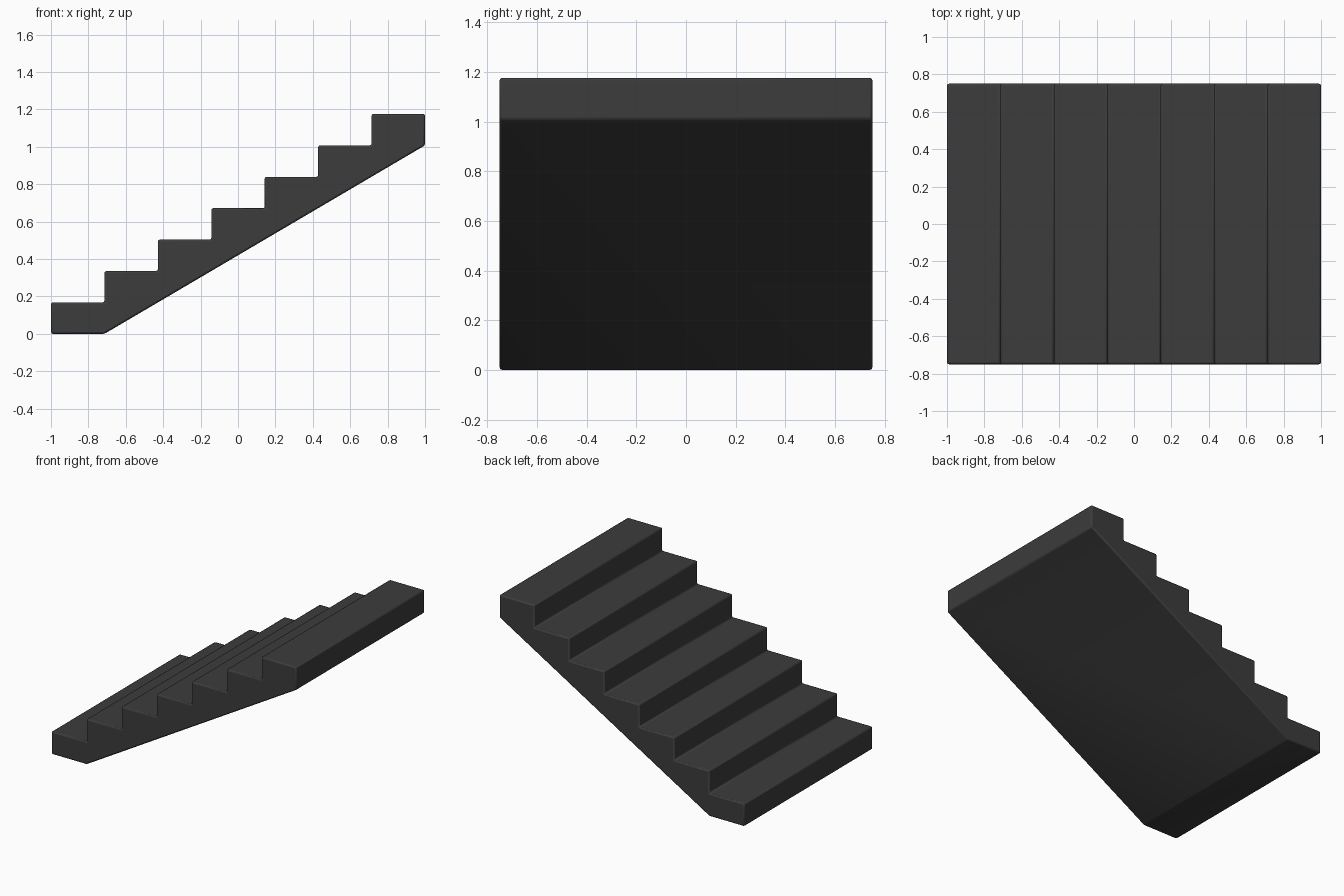
import bpy
import bmesh

if "Cube" in bpy.data.objects:
    bpy.data.objects.remove(bpy.data.objects["Cube"])

STEPS = 7
TREAD = 2.0 / STEPS
RISE = 0.168
HALF_WIDTH = 0.75

# Side profile: stepped top, flat foot, sloping underside
profile = [(-1.0, 0.0)]
for i in range(STEPS):
    x = -1.0 + i * TREAD
    z = (i + 1) * RISE
    profile += [(x, z), (x + TREAD, z)]
profile += [(1.0, (STEPS - 1) * RISE), (-1.0 + TREAD, 0.0)]

# Extrude the profile across the width
bm = bmesh.new()
face = bm.faces.new([bm.verts.new((x, -HALF_WIDTH, z)) for x, z in profile])
result = bmesh.ops.extrude_face_region(bm, geom=[face])
moved = [g for g in result["geom"] if isinstance(g, bmesh.types.BMVert)]
bmesh.ops.translate(bm, verts=moved, vec=(0, 2 * HALF_WIDTH, 0))
bmesh.ops.recalc_face_normals(bm, faces=bm.faces)
mesh = bpy.data.meshes.new("staircase")
bm.to_mesh(mesh)
bm.free()

stairs = bpy.data.objects.new("staircase", mesh)
bpy.context.collection.objects.link(stairs)

# Small softened edges
bevel = stairs.modifiers.new("soft_edges", 'BEVEL')
bevel.width = 0.01
bevel.segments = 2
bevel.limit_method = 'ANGLE'
bevel.angle_limit = 0.35

# Dark grey finish
mat = bpy.data.materials.new("dark_grey")
mat.diffuse_color = (0.045, 0.045, 0.045, 1.0)
mat.use_nodes = True
mat.node_tree.nodes["Principled BSDF"].inputs["Base Color"].default_value = mat.diffuse_color
mesh.materials.append(mat)

bpy.context.view_layer.objects.active = stairs
stairs.select_set(True)
bpy.ops.object.shade_smooth_by_angle(angle=0.6)
